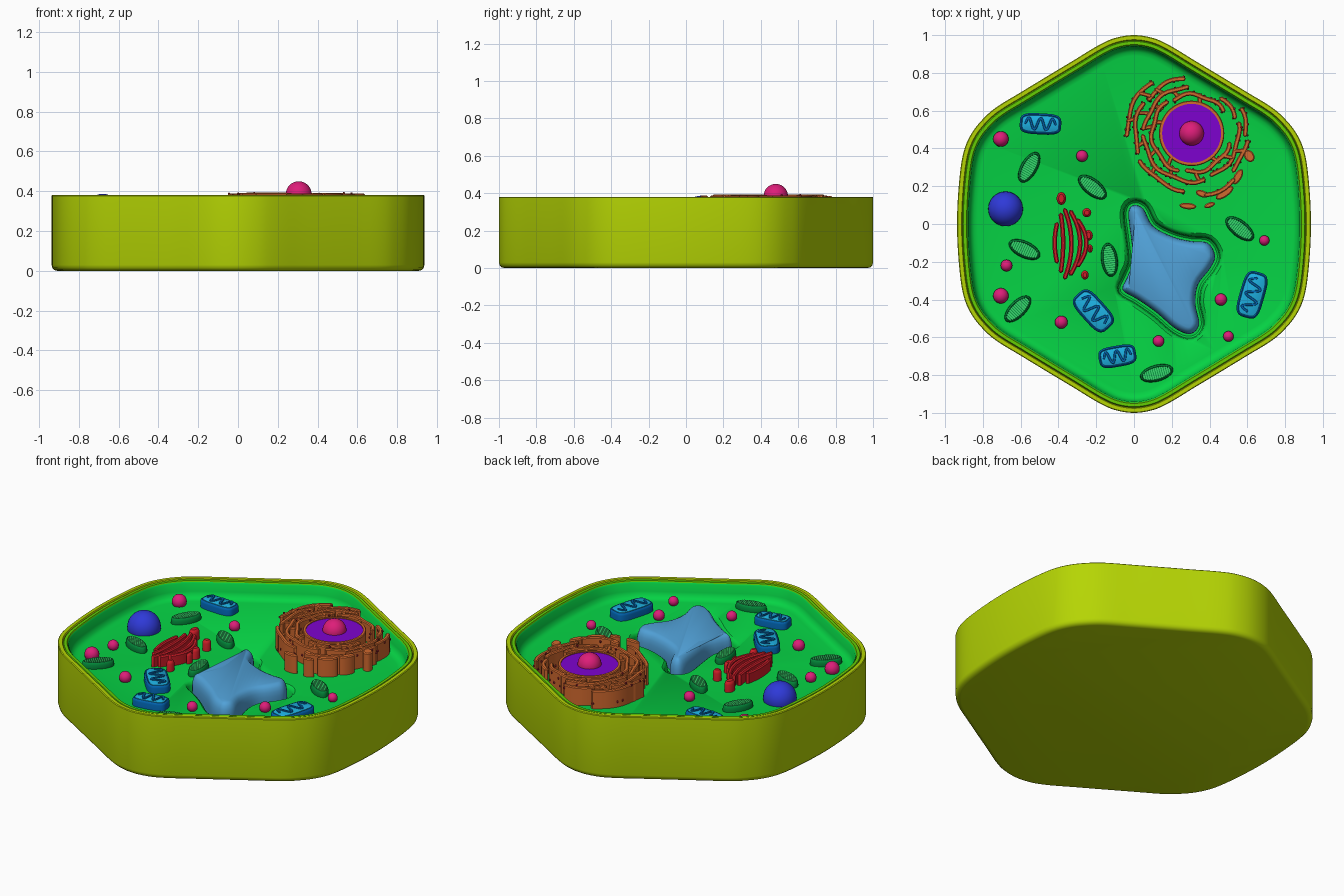
import bpy, bmesh, math, random
from mathutils import Vector, Matrix

if "Cube" in bpy.data.objects:
    bpy.data.objects.remove(bpy.data.objects["Cube"])
random.seed(4)
FLOOR = 0.28

def mat(name, r, g, b):
    m = bpy.data.materials.new(name)
    m.diffuse_color = [(c / 255) ** 2.2 for c in (r, g, b)] + [1]
    m.use_nodes = True
    m.node_tree.nodes["Principled BSDF"].inputs["Base Color"].default_value = m.diffuse_color
    return m

YELLOW, LIME = mat("wall_yellow", 180, 212, 12), mat("membrane_lime", 100, 205, 10)
GREEN, LEAF = mat("cytoplasm_green", 14, 210, 70), mat("leaf_green", 10, 135, 60)
PALE, BLUE = mat("pale_green", 60, 215, 110), mat("blue", 35, 175, 225)
NAVY, SKY = mat("deep_blue", 8, 100, 175), mat("sky_blue", 82, 160, 215)
INDIGO, PURPLE = mat("indigo", 50, 60, 215), mat("purple", 125, 10, 205)
PINK, ORANGE = mat("pink", 220, 35, 120), mat("orange", 208, 105, 50)
RED, DARK = mat("red", 210, 35, 45), mat("dark_red", 135, 35, 45)

def finish(name, bm, m):
    bmesh.ops.recalc_face_normals(bm, faces=bm.faces)
    me = bpy.data.meshes.new(name)
    bm.to_mesh(me)
    bm.free()
    me.materials.append(m)
    ob = bpy.data.objects.new(name, me)
    bpy.context.collection.objects.link(ob)
    bpy.ops.object.select_all(action='DESELECT')
    bpy.context.view_layer.objects.active = ob
    ob.select_set(True)
    bpy.ops.object.shade_smooth_by_angle(angle=math.radians(35))
    return ob

def smooth(pts, n=4):
    """closed Catmull-Rom curve"""
    P = [Vector(p) for p in pts]
    out = []
    for i in range(len(P)):
        a, b, c, d = (P[(i + k) % len(P)] for k in (-1, 0, 1, 2))
        for j in range(n):
            t = j / n
            out.append(0.5 * (2*b + (c-a)*t + (2*a-5*b+4*c-d)*t*t + (3*b-a-3*c+d)*t**3))
    return out

def offset(pts, d):
    """move a counter-clockwise outline outward by d"""
    out = []
    for i, p in enumerate(pts):
        t = (pts[(i + 1) % len(pts)] - pts[i - 1]).normalized()
        out.append(p + Vector((t.y, -t.x)) * d)
    return out

def loft(bm, pts, rings, caps=True):
    """stack offset copies of an outline: rings = (offset, z)"""
    n = len(pts)
    R = [[bm.verts.new((*p, z)) for p in offset(pts, d)] for d, z in rings]
    for a, b in zip(R, R[1:]):
        for i in range(n):
            bm.faces.new((a[i], a[(i+1) % n], b[(i+1) % n], b[i]))
    if caps:
        bm.faces.new(R[0][::-1])
        bm.faces.new(R[-1])

def strip(path, w):
    """outline of a path with width, rounded ends"""
    P = [Vector(p) for p in path]
    L, R = [], []
    for i, p in enumerate(P):
        t = (P[min(i+1, len(P)-1)] - P[max(i-1, 0)]).normalized()
        s = Vector((t.y, -t.x)) * w / 2
        R.append(p + s)
        L.append(p - s)
    e, b = (P[-1]-P[-2]).normalized()*w*.45, (P[0]-P[1]).normalized()*w*.45
    return R + [P[-1] + e] + L[::-1] + [P[0] + b]

def place(x, y, deg):
    a = math.radians(deg)
    return lambda u, v: Vector((x + u*math.cos(a) - v*math.sin(a), y + u*math.sin(a) + v*math.cos(a)))

def oval(f, a, b, power=1, n=28):
    s = lambda v: math.copysign(abs(v) ** power, v)
    return [f(a*s(math.cos(k*math.tau/n)), b*s(math.sin(k*math.tau/n))) for k in range(n)]

def ball(bm, x, y, z, r, seg=20):
    bmesh.ops.create_uvsphere(bm, u_segments=seg, v_segments=max(6, seg//2), radius=r,
                              matrix=Matrix.Translation((x, y, z)))

# rounded hexagonal outline, quarter mirrored
q = [(.937, 0), (.928, .2), (.905, .37), (.86, .48), (.79, .566), (.72, .624), (.6, .697),
     (.45, .788), (.32, .866), (.19, .945), (.1, .985), (0, 1)]
half = q + [(-x, y) for x, y in q[-2::-1]]
HEX = smooth(half + [(x, -y) for x, y in half[-2:0:-1]])

# cell wall and membrane
bm = bmesh.new()
loft(bm, HEX, [(-.03, 0), (-.015, .004), (-.004, .015), (0, .03), (0, .377), (-.004, .381),
               (-.024, .381), (-.028, .375), (-.028, .05)])
finish("cell_wall", bm, YELLOW)
bm = bmesh.new()
loft(bm, HEX, [(-.028, .06), (-.028, .37), (-.033, .378), (-.05, .378), (-.055, .37), (-.055, .06)])
finish("cell_membrane", bm, LIME)

# cytoplasm with a hollow for the vacuole
VAC = smooth([(-.03, .06), (0, .1), (.05, .08), (.1, -.01), (.2, -.065), (.3, -.09), (.39, -.1),
              (.43, -.17), (.4, -.24), (.34, -.32), (.325, -.42), (.345, -.53), (.3, -.582),
              (.22, -.555), (.12, -.47), (.02, -.4), (-.06, -.35), (-.04, -.29), (-.005, -.2),
              (-.015, -.08)][::-1])
bm = bmesh.new()
loft(bm, HEX, [(-.055, .1), (-.055, .372), (-.06, .365), (-.064, .32), (-.074, .295), (-.09, .284), (-.11, FLOOR)])
cyto = finish("cytoplasm", bm, GREEN)
bm = bmesh.new()
loft(bm, VAC, [(.012, .2), (.022, .21), (.027, .255), (.032, .27), (.045, .281), (.045, .4)])
cutter = finish("vacuole_cutter", bm, GREEN)
cutter.hide_render = True
cutter.hide_viewport = True
mod = cyto.modifiers.new("hollow", 'BOOLEAN')
mod.object, mod.operation, mod.solver = cutter, 'DIFFERENCE', 'EXACT'

# vacuole
bm = bmesh.new()
loft(bm, VAC, [(-.005, .19), (0, .25), (-.001, .285), (-.005, .31), (-.013, .33), (-.024, .342), (-.037, .348)])
finish("vacuole", bm, SKY)

# nucleus, envelope and nucleolus
NX, NY = .305, .48
ring = oval(place(NX, NY, 0), 1e-3, 1e-3, n=48)
bm = bmesh.new()
loft(bm, ring, [(.155, FLOOR-.02), (.155, .384)])
finish("nucleus", bm, PURPLE)
bm = bmesh.new()
loft(bm, ring, [(.155, .26), (.155, .389), (.168, .389), (.172, .384), (.172, .26)], caps=False)
finish("nuclear_envelope", bm, ORANGE)
bm = bmesh.new()
ball(bm, NX, NY, .385, .065, 32)
finish("nucleolus", bm, PINK)

# endoplasmic reticulum: broken wavy walls, bridges and loose pieces
def polar(r, deg):
    return (NX + r*math.cos(math.radians(deg)), NY + r*math.sin(math.radians(deg)))
def wall(bm, path, w, top):
    loft(bm, strip(path, w), [(0, .26), (0, top-.005), (-.005, top)])
bm, dots = bmesh.new(), bmesh.new()
for r, a, b in [(.205, 35, 118), (.21, 128, 250), (.205, 262, 345), (.25, 95, 175), (.255, 183, 285),
                (.25, 295, 372), (.245, 20, 50), (.295, 98, 142), (.3, 148, 200), (.305, 208, 262),
                (.295, 318, 352), (.29, -2, 26), (.345, 128, 182), (.335, 283, 312)]:
    n = max(5, int((b-a)/5))
    path = []
    for i in range(n+1):
        d = a + (b-a)*i/n
        rr = r + .007*math.sin(d*.13 + r*40)
        path.append(polar(rr, d))
        for k in range(2):
            if random.random() < .4:
                ball(dots, *polar(rr + random.choice((-.011, .011)), d), random.uniform(.29, .39), .007, 6)
    wall(bm, path, .024, .39 + random.uniform(-.004, .004))
for r0, r1, d in [(.17, .21, 75), (.17, .21, 160), (.17, .21, 230), (.17, .21, 310), (.205, .25, 110),
                  (.205, .25, 140), (.205, .255, 170), (.205, .255, 205), (.205, .255, 240), (.205, .25, 275),
                  (.205, .25, 325), (.25, .3, 125), (.25, .3, 155), (.25, .3, 190), (.255, .305, 222),
                  (.25, .295, 338), (.295, .345, 138), (.3, .345, 165)]:
    wall(bm, [polar(r0, d), polar((r0+r1)/2, d+2), polar(r1, d+4)], .022, .388)
for x, y, a, b, deg in [(.285, .095, .045, .017, -5), (.4, .1, .03, .014, 20), (.48, .165, .055, .022, 35),
                        (.61, .36, .026, .034, 30), (.36, .16, .035, .018, -20), (.55, .25, .02, .045, -30)]:
    loft(bm, oval(place(x, y, deg), a, b, n=16), [(0, .26), (0, .383), (-.006, .388)])
finish("endoplasmic_reticulum", bm, ORANGE)
finish("ribosomes", dots, DARK)

# mitochondria: dark shell, light face, folded inner ridge
shell, face, fold = bmesh.new(), bmesh.new(), bmesh.new()
for x, y, L, W, deg in [(-.495, .53, .11, .056, -3), (-.215, -.46, .122, .066, -48),
                        (-.088, -.70, .1, .056, 10), (.625, -.375, .125, .066, 74)]:
    f = place(x, y, deg)
    o = oval(f, L, W, .55, 36)
    loft(shell, o, [(0, .26), (0, .312), (-.003, .321), (-.008, .325), (-.013, .322)])
    loft(face, o, [(-.013, .3), (-.013, .326), (-.016, .328)])
    path = [f((i/40 - .5)*L*1.45, .55*W*math.sin(i/40*math.tau*2.5)) for i in range(41)]
    loft(fold, strip(path, .013), [(0, .31), (0, .332), (-.002, .334)])
finish("mitochondria_shells", shell, NAVY)
finish("mitochondria_faces", face, BLUE)
finish("mitochondria_folds", fold, NAVY)

# chloroplasts: oval shells with striped faces
shell, bars = bmesh.new(), bmesh.new()
for x, y, deg in [(-.555, .3, 60), (-.22, .195, -38), (-.58, -.135, -25), (-.13, -.19, 97),
                  (-.615, -.45, 45), (.56, -.025, -38), (.12, -.79, 15)]:
    f = place(x, y, deg)
    loft(shell, oval(f, .09, .044), [(-.004, .26), (0, .285), (-.002, .303), (-.006, .313), (-.01, .316), (-.013, .31)])
    for i in range(-6, 7):
        u = i*.0115
        h = .031*math.sqrt(1 - (u/.08)**2)
        loft(bars, [f(u-.004, -h), f(u+.004, -h), f(u+.004, h), f(u-.004, h)], [(0, .3), (0, .317)])
finish("chloroplast_shells", shell, LEAF)
finish("chloroplast_stripes", bars, PALE)

# golgi stack and its vesicles
bm = bmesh.new()
for x, y, h, bow in [(-.415, -.1, .1, -.012), (-.38, -.1, .15, .012), (-.345, -.105, .18, .035),
                     (-.305, -.1, .165, .05), (-.27, -.1, .12, .045)]:
    path = [(x + bow*(1-(i/6)**2) - bow*.6, y + h*i/6) for i in range(-6, 7)]
    loft(bm, strip(path, .024), [(0, .26), (0, .338), (-.006, .345)])
for x, y, a, b in [(-.385, .135, .025, .034), (-.25, .06, .024, .024), (-.24, -.06, .022, .028),
                   (-.232, -.13, .014, .022), (-.26, -.27, .02, .024)]:
    loft(bm, oval(place(x, y, 0), a, b, n=18), [(0, .26), (0, .325), (-.004, .336), (-.011, .342)])
finish("golgi_stack", bm, RED)

# round bodies
bm = bmesh.new()
ball(bm, -.68, .08, .295, .092, 32)
finish("large_round_body", bm, INDIGO)
bm = bmesh.new()
for x, y, r in [(-.705, .45, .041), (-.275, .36, .031), (-.675, -.22, .031), (-.705, -.38, .041),
                (-.385, -.52, .034), (.13, -.62, .03), (.5, -.595, .028), (.46, -.4, .032), (.69, -.087, .027)]:
    ball(bm, x, y, .3, r)
finish("small_round_bodies", bm, PINK)
